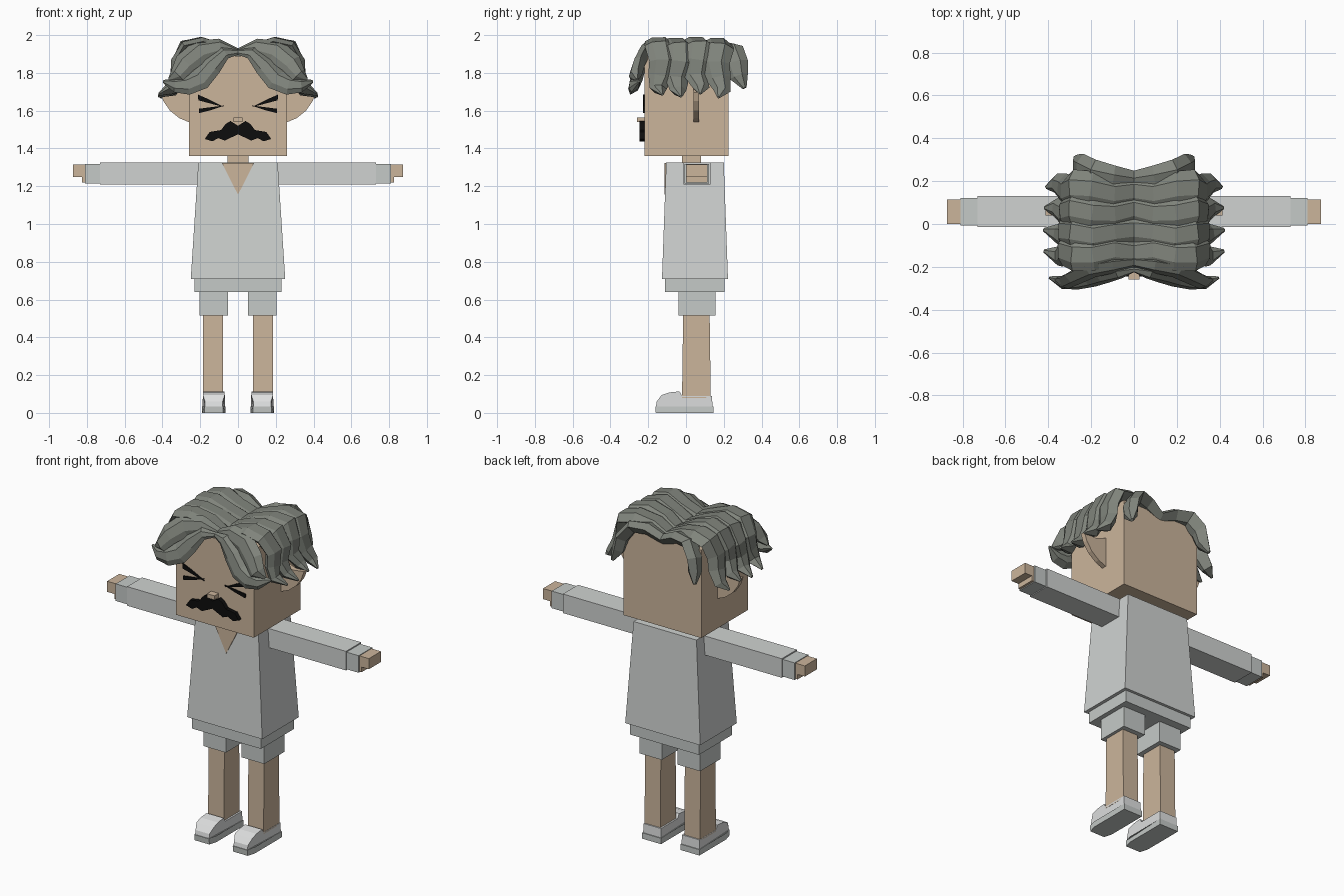
import bpy, bmesh, math
from mathutils import Vector

cube = bpy.data.objects.get("Cube")
if cube:
    bpy.data.objects.remove(cube, do_unlink=True)


def material(name, rgb):
    m = bpy.data.materials.new(name)
    m.use_nodes = True
    m.diffuse_color = (*rgb, 1)
    m.node_tree.nodes["Principled BSDF"].inputs["Base Color"].default_value = (*rgb, 1)
    return m


SKIN = material("skin tan", (0.60, 0.46, 0.33))
SHIRT = material("shirt light grey", (0.63, 0.65, 0.64))
CLOTH = material("trim grey", (0.56, 0.59, 0.575))
SHOE = material("shoe white", (0.74, 0.75, 0.75))
HAIR = material("hair grey", (0.215, 0.23, 0.20))
BLACK = material("face black", (0.004, 0.004, 0.004))


def finish(name, bm, mat):
    bmesh.ops.recalc_face_normals(bm, faces=bm.faces)
    mesh = bpy.data.meshes.new(name)
    bm.to_mesh(mesh)
    bm.free()
    mesh.materials.append(mat)
    obj = bpy.data.objects.new(name, mesh)
    bpy.context.collection.objects.link(obj)
    return obj


def box(name, mat, x, y, z, grow=(0, 0), side=1):
    """Box between ranges; grow widens the bottom in x and y."""
    bm = bmesh.new()
    bmesh.ops.create_cube(bm, size=1)
    for v in bm.verts:
        low = v.co.z < 0
        sx, sy = math.copysign(1, v.co.x), math.copysign(1, v.co.y)
        v.co = ((x[sx > 0] + (sx * grow[0] if low else 0)) * side,
                y[sy > 0] + (sy * grow[1] if low else 0), z[not low])
    return finish(name, bm, mat)


def prism(name, mat, outline, a, b, axis="y", side=1, shape=None):
    """Outline extruded from a to b along y (outline in x, z) or x (outline in y, z)."""
    bm = bmesh.new()
    rings = []
    for d in (a, b):
        ring = []
        for u, w in outline:
            co = Vector((u, d, w) if axis == "y" else (d, u, w))
            if shape:
                co = shape(co)
            co.x *= side
            ring.append(bm.verts.new(co))
        bm.faces.new(ring)
        rings.append(ring)
    n = len(outline)
    for i in range(n):
        j = (i + 1) % n
        bm.faces.new((rings[0][i], rings[0][j], rings[1][j], rings[1][i]))
    return finish(name, bm, mat)


SECTION = [(-1, -0.3), (-0.45, 0.75), (0.15, 1), (1, 0.1), (0.4, -0.8), (-0.5, -0.8)]


def lock(name, path, widths, thick, across, side):
    """Tapered faceted strand along a path, its width lying along 'across'."""
    bm = bmesh.new()
    pts = [Vector(p) for p in path]
    rings = []
    for i, p in enumerate(pts):
        tangent = (pts[min(i + 1, len(pts) - 1)] - pts[max(i - 1, 0)]).normalized()
        w = Vector(across)
        w = (w - tangent * w.dot(tangent)).normalized()
        normal = w.cross(tangent)
        t = min(thick, widths[i] * 0.8)
        ring = []
        for a, b in SECTION:
            co = p + w * a * widths[i] + normal * b * t
            if i == 0:
                co.x = 0
            ring.append(bm.verts.new((co.x * side, co.y, co.z)))
        rings.append(ring)
    for r, s in zip(rings, rings[1:]):
        for i in range(6):
            j = (i + 1) % 6
            bm.faces.new((r[i], r[j], s[j], s[i]))
    bm.faces.new(rings[0])
    bm.faces.new(rings[-1])
    return finish(name, bm, HAIR)


# Head, neck and torso
box("head", SKIN, (-0.26, 0.26), (-0.22, 0.225), (1.36, 1.89))
box("neck", SKIN, (-0.055, 0.055), (-0.02, 0.08), (1.30, 1.37))
box("shirt", SHIRT, (-0.21, 0.21), (-0.105, 0.20), (0.71, 1.325), (0.04, 0.022))
box("shirt_hem", CLOTH, (-0.23, 0.23), (-0.11, 0.205), (0.64, 0.71))
prism("neck_opening", SKIN, [(-0.085, 1.324), (0.085, 1.324), (0, 1.155)], -0.1135, -0.105)

# Nose and moustache
box("nose", SKIN, (-0.025, 0.025), (-0.26, -0.21), (1.54, 1.565))
half = [(0.04, 1.545), (0.065, 1.53), (0.09, 1.497), (0.15, 1.487), (0.176, 1.45),
        (0.135, 1.438), (0.105, 1.455), (0.07, 1.442)]
prism("moustache", BLACK, [(0, 1.52)] + half + [(0, 1.475)] + [(-x, z) for x, z in reversed(half)],
      -0.245, -0.215)

# Shoe shaping: narrower at the top and at the toe
def shoe_shape(co):
    k = 1 - 0.8 * max(0, co.z - 0.05) - (0.22 if co.y < -0.14 else 0)
    co.x = 0.128 + (co.x - 0.128) * k
    return co


for label, s in (("left", 1), ("right", -1)):
    # Arms
    box(label + "_sleeve", SHIRT, (0.2, 0.73), (-0.014, 0.13), (1.21, 1.325), side=s)
    box(label + "_cuff", CLOTH, (0.73, 0.81), (-0.008, 0.122), (1.215, 1.318), side=s)
    box(label + "_hand", SKIN, (0.80, 0.873), (0.0, 0.115), (1.25, 1.314), side=s)
    box(label + "_thumb", SKIN, (0.80, 0.825), (0.0, 0.115), (1.22, 1.25), side=s)

    # Legs
    box(label + "_shorts_leg", CLOTH, (0.053, 0.203), (-0.04, 0.155), (0.515, 0.65), side=s)
    box(label + "_leg", SKIN, (0.08, 0.185), (-0.015, 0.125), (0.08, 0.53), (0, 0.006), side=s)
    prism(label + "_shoe", SHOE,
          [(0.14, 0.03), (0.138, 0.09), (-0.02, 0.09), (-0.035, 0.114), (-0.09, 0.108),
           (-0.13, 0.094), (-0.155, 0.06), (-0.16, 0.03)], 0.068, 0.188, "x", s, shoe_shape)
    prism(label + "_sole", CLOTH, [(0.145, 0), (0.145, 0.035), (-0.11, 0.035), (-0.163, 0.035),
          (-0.16, 0), (-0.11, 0)], 0.065, 0.191, "x", s, shoe_shape)

    # Squeezed-shut eyes
    prism(label + "_eye_upper", BLACK, [(0.068, 1.617), (0.21, 1.655), (0.212, 1.685), (0.15, 1.658)],
          -0.228, -0.219, side=s)
    prism(label + "_eye_lower", BLACK, [(0.068, 1.628), (0.208, 1.61), (0.205, 1.587), (0.14, 1.604)],
          -0.228, -0.219, side=s)

    # Ear, curving up to a point
    prism(label + "_ear", SKIN, [(0.25, 1.535), (0.31, 1.56), (0.36, 1.60), (0.395, 1.65),
          (0.412, 1.70), (0.34, 1.69), (0.25, 1.72)], 0.04, 0.07, side=s)

    # Side strands from the parting, draped over the head and flicking out
    spine = [(0, 1.885), (0.1, 1.925), (0.2, 1.955), (0.275, 1.94), (0.315, 1.86),
             (0.325, 1.78), (0.355, 1.715), (0.415, 1.685)]
    body = [0.072, 0.075, 0.078, 0.08, 0.075, 0.066, 0.045, 0.008]
    rows = [(-0.13, -0.135, 0.0), (-0.035, -0.04, -0.01), (0.06, 0.07, 0.005), (0.155, 0.18, -0.015)]
    for n, (y0, y1, lift) in enumerate(rows):
        path = []
        for i, (x, z) in enumerate(spine):
            t = i / (len(spine) - 1)
            wave = 0.014 * math.sin(i * 1.9 + n)
            path.append((x + wave * 0.5 * (i > 1), y0 + (y1 - y0) * t + wave, z + lift * t))
        lock(f"{label}_side_strand_{n + 1}", path, body, 0.042, (0, 1, 0), s)

    # Back strand
    lock(label + "_back_strand",
         [(0, 0.205, 1.885), (0.1, 0.215, 1.925), (0.19, 0.235, 1.92), (0.24, 0.265, 1.85),
          (0.255, 0.28, 1.78), (0.275, 0.31, 1.72)],
         [0.045, 0.06, 0.07, 0.065, 0.05, 0.012], 0.038, (0, 1, 0.3), s)

    # Fringe: an upper sweep and a lower curl
    lock(label + "_fringe_upper",
         [(0, -0.18, 1.905), (0.1, -0.195, 1.935), (0.2, -0.215, 1.915), (0.28, -0.25, 1.85),
          (0.32, -0.27, 1.79), (0.365, -0.26, 1.765)],
         [0.03, 0.05, 0.065, 0.06, 0.045, 0.01], 0.035, (0.3, 0.3, 1), s)
    lock(label + "_fringe_lower",
         [(0, -0.215, 1.91), (0.07, -0.23, 1.905), (0.14, -0.245, 1.835), (0.2, -0.262, 1.765),
          (0.27, -0.275, 1.735), (0.33, -0.275, 1.735), (0.395, -0.25, 1.755)],
         [0.015, 0.035, 0.055, 0.06, 0.055, 0.04, 0.008], 0.033, (0.3, 0.2, 1), s)
